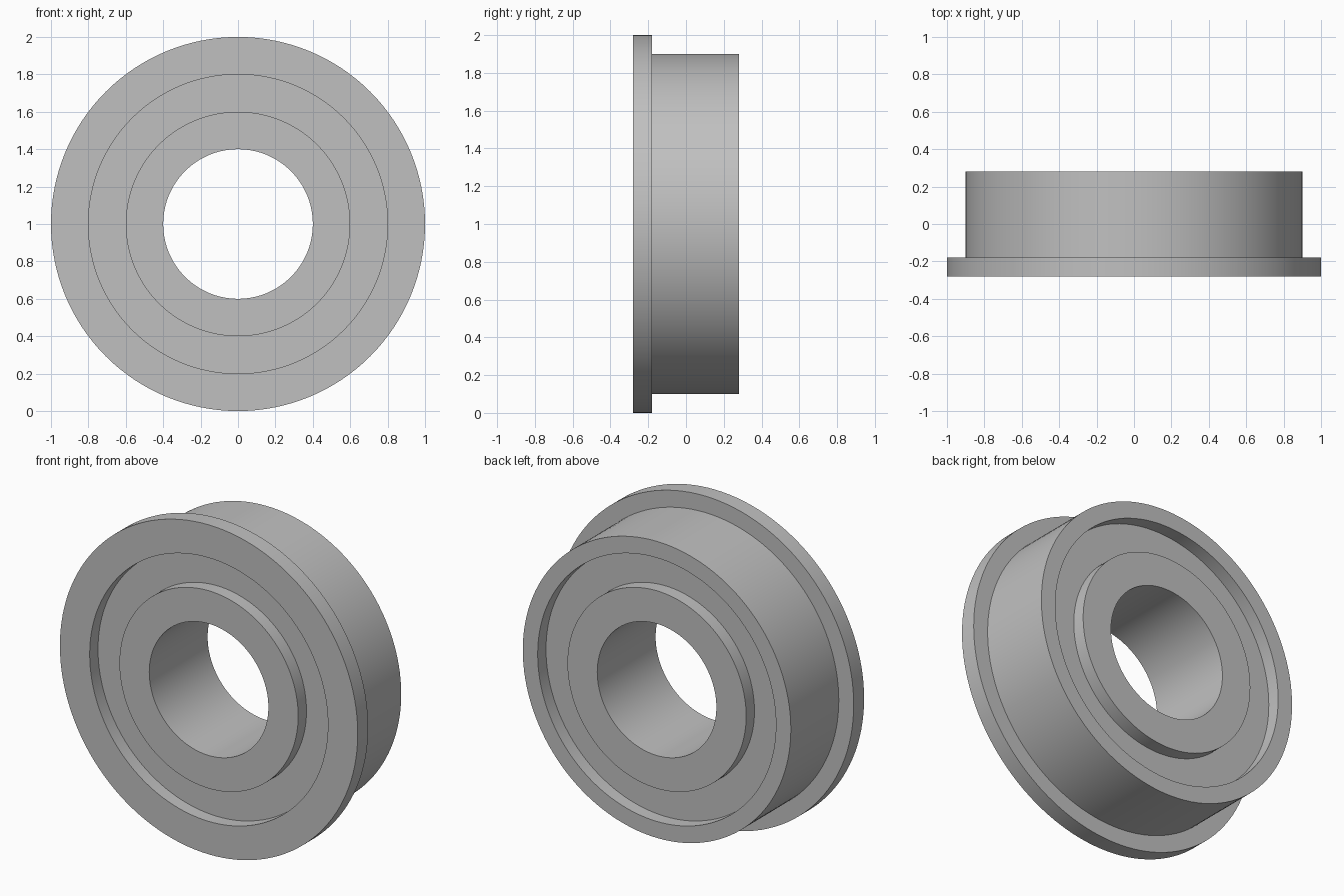
import bpy, math

old = bpy.data.objects.get("Cube")
if old:
    bpy.data.objects.remove(old, do_unlink=True)

SEGMENTS = 128
HALF_WIDTH = 0.28
RECESS = 0.08
FLANGE_BACK = -0.18

steel = bpy.data.materials.new("grey steel")
steel.use_nodes = True
colour = (0.53, 0.53, 0.53, 1)
steel.diffuse_color = colour
steel.node_tree.nodes["Principled BSDF"].inputs["Base Color"].default_value = colour


def lathe(name, profile):
    """Revolve a closed (radius, y) profile around the bearing axis."""
    count = len(profile)
    verts, faces = [], []
    for i in range(SEGMENTS):
        a = math.tau * i / SEGMENTS
        verts += [(r * math.sin(a), y, 1 + r * math.cos(a)) for r, y in profile]
        j = (i + 1) % SEGMENTS
        for k in range(count):
            m = (k + 1) % count
            faces.append((i * count + k, i * count + m, j * count + m, j * count + k))
    mesh = bpy.data.meshes.new(name)
    mesh.from_pydata(verts, [], faces)
    mesh.materials.append(steel)
    obj = bpy.data.objects.new(name, mesh)
    bpy.context.collection.objects.link(obj)
    bpy.ops.object.select_all(action="DESELECT")
    obj.select_set(True)
    bpy.context.view_layer.objects.active = obj
    # consistent outward normals
    bpy.ops.object.mode_set(mode="EDIT")
    bpy.ops.mesh.select_all(action="SELECT")
    bpy.ops.mesh.normals_make_consistent(inside=False)
    bpy.ops.object.mode_set(mode="OBJECT")
    bpy.ops.object.shade_smooth_by_angle(angle=math.radians(30))
    return obj


def ring(name, inner, outer, half):
    return lathe(name, [(inner, -half), (outer, -half), (outer, half), (inner, half)])


# Outer ring with the flange at the front
lathe("flanged_outer_ring", [
    (0.8, -HALF_WIDTH), (1.0, -HALF_WIDTH), (1.0, FLANGE_BACK),
    (0.9, FLANGE_BACK), (0.9, HALF_WIDTH), (0.8, HALF_WIDTH)])

# Inner ring around the bore
ring("inner_ring", 0.4, 0.6, HALF_WIDTH)

# Shield sunk between the rings on both sides
ring("recessed_shield", 0.6, 0.8, HALF_WIDTH - RECESS)
